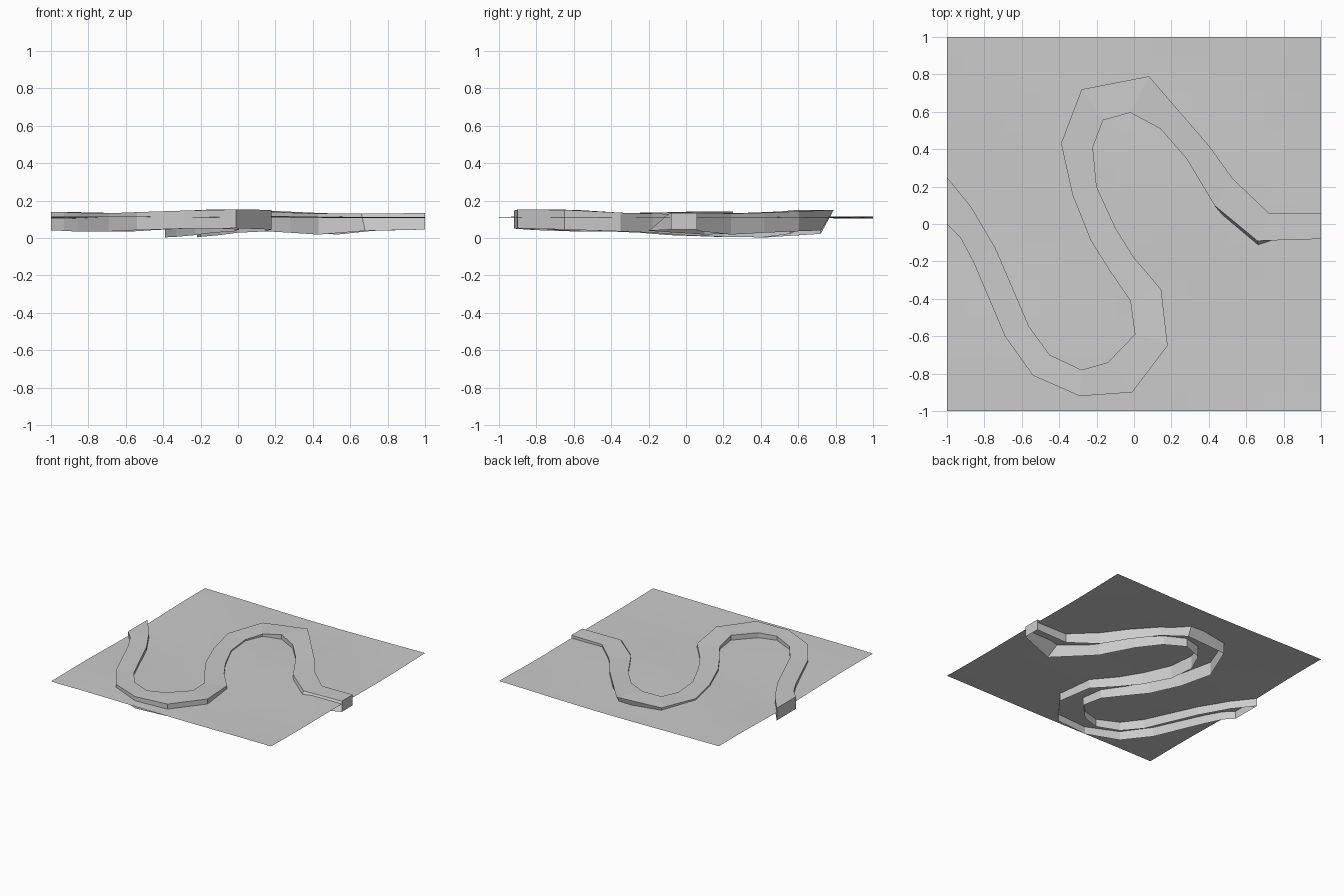
import bpy, bmesh
from math import sin, cos

if "Cube" in bpy.data.objects:
    bpy.data.objects.remove(bpy.data.objects["Cube"])

# Gently rolling ground sheet
def ground_height(x, y):
    return 0.11 + 0.004 * sin(3.1 * x + 1.2) * cos(2.7 * y) + 0.003 * sin(5 * y + 2 * x)

def make_object(name, bm):
    mesh = bpy.data.meshes.new(name)
    bm.to_mesh(mesh)
    bm.free()
    obj = bpy.data.objects.new(name, mesh)
    bpy.context.collection.objects.link(obj)
    return obj

bm = bmesh.new()
bmesh.ops.create_grid(bm, x_segments=20, y_segments=20, size=1)
for v in bm.verts:
    v.co.z = ground_height(v.co.x, v.co.y)
make_object("ground", bm)

# Winding strip: left and right bank stations
left = [(-1, .25), (-.87, .09), (-.74, -.13), (-.56, -.55), (-.45, -.70),
        (-.28, -.78), (-.14, -.74), (.005, -.59), (-.02, -.41), (-.13, -.25),
        (-.23, -.09), (-.33, .16), (-.39, .43), (-.28, .72), (.08, .79),
        (.24, .605), (.40, .42), (.53, .24), (.72, .06), (1, .06)]
right = [(-1, 0), (-.93, -.07), (-.86, -.20), (-.69, -.60), (-.54, -.81),
         (-.29, -.92), (-.01, -.90), (.18, -.65), (.145, -.35), (0, -.18),
         (-.10, -.02), (-.20, .20), (-.22, .41), (-.165, .555), (-.02, .595),
         (.14, .51), (.28, .35), (.43, .10), (.66, -.09), (1, -.08)]
# Top and bottom height at each station
top = [.14, .138, .135, .132, .138, .146, .152, .15, .135, .13,
       .128, .125, .125, .13, .15, .142, .135, .13, .13, .133]
low = [.04, .038, .034, .035, .042, .05, .052, .045, .035, .028,
       .015, .006, .003, .022, .04, .036, .028, .018, .038, .045]
# Bank feet that lean away from the top edge
left_foot = {14: (.07, .72)}
right_foot = {18: (.68, -.20)}

bm = bmesh.new()
rows = []
for i, (a, b) in enumerate(zip(left, right)):
    rows.append([bm.verts.new((*p, z)) for p, z in (
        (left_foot.get(i, a), low[i]), (a, top[i]), (b, top[i]),
        (right_foot.get(i, b), low[i]))])
# Two walls and the top, open underneath
for r, s in zip(rows, rows[1:]):
    for j in range(3):
        bm.faces.new((r[j], r[j + 1], s[j + 1], s[j]))
# End caps
bm.faces.new(rows[0][::-1])
bm.faces.new(rows[-1])
bmesh.ops.recalc_face_normals(bm, faces=bm.faces)
make_object("winding_strip", bm)
